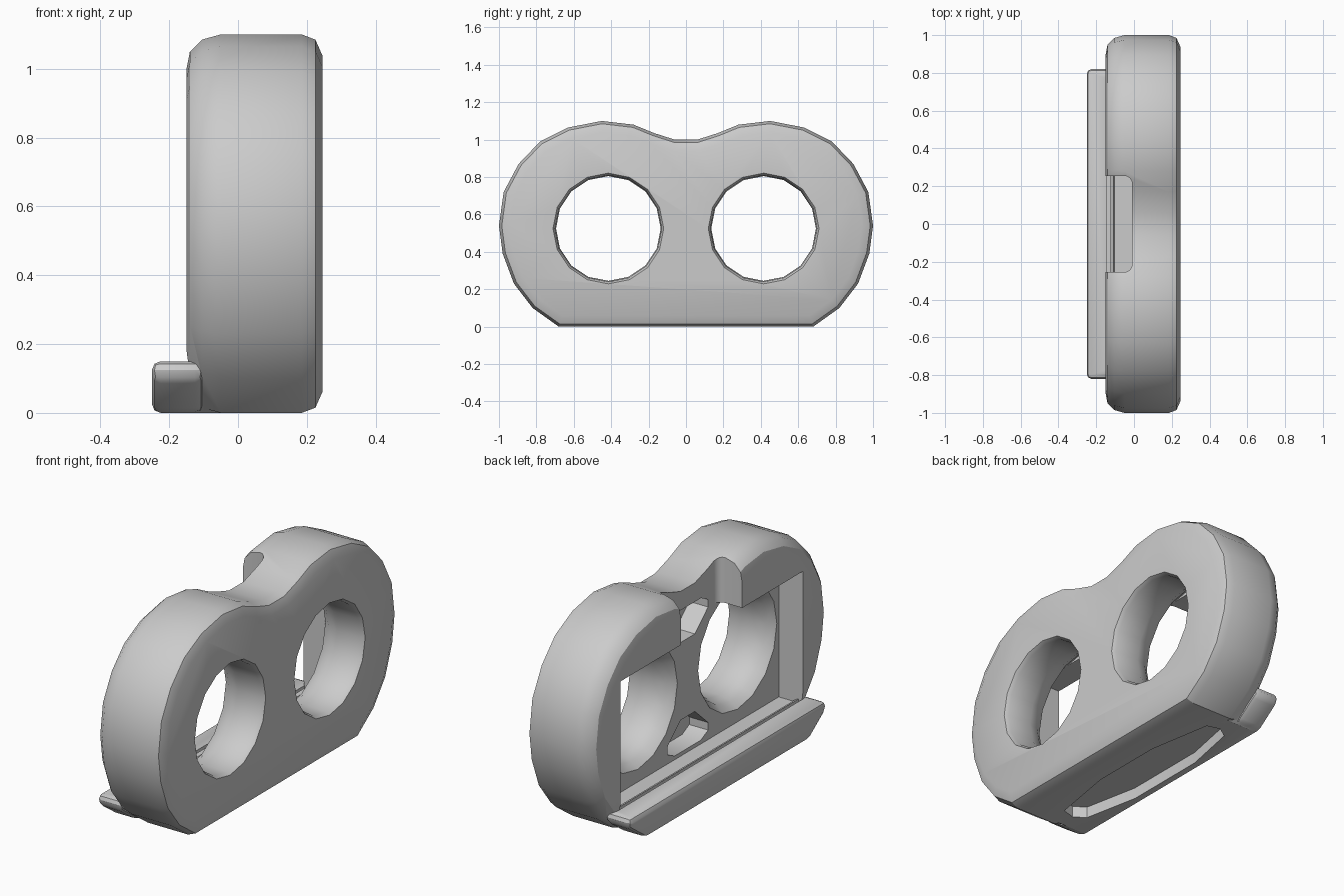
import bpy, bmesh
from math import pi, cos, sin, radians
from mathutils import Vector

if "Cube" in bpy.data.objects:
    bpy.data.objects.remove(bpy.data.objects["Cube"], do_unlink=True)

grey = bpy.data.materials.new("light_grey")
grey.use_nodes = True
grey.diffuse_color = (0.6, 0.6, 0.6, 1)
grey.node_tree.nodes["Principled BSDF"].inputs["Base Color"].default_value = (0.6, 0.6, 0.6, 1)


def loft(name, rings):
    """Closed solid through matching rings of points."""
    bm = bmesh.new()
    loops = [[bm.verts.new(p) for p in ring] for ring in rings]
    n = len(loops[0])
    for a, b in zip(loops, loops[1:]):
        for i in range(n):
            j = (i + 1) % n
            bm.faces.new((a[i], a[j], b[j], b[i]))
    bm.faces.new(loops[0])
    bm.faces.new(loops[-1])
    bmesh.ops.recalc_face_normals(bm, faces=bm.faces)
    mesh = bpy.data.meshes.new(name)
    bm.to_mesh(mesh)
    bm.free()
    mesh.materials.append(grey)
    ob = bpy.data.objects.new(name, mesh)
    bpy.context.collection.objects.link(ob)
    return ob


def prism_x(name, pts, lo, hi):
    return loft(name, [[(x, y, z) for y, z in pts] for x in (lo, hi)])


def prism_z(name, pts, lo, hi):
    return loft(name, [[(x, y, z) for x, y in pts] for z in (lo, hi)])


def rect(a0, a1, b0, b1):
    return [(a0, b0), (a1, b0), (a1, b1), (a0, b1)]


def mirrored(half):
    """Right half of a (y, z) outline completed across y = 0."""
    return half + [(-y, z) for y, z in reversed(half)]


def inset(pts, d):
    """Move a counter-clockwise outline inward by d."""
    out = []
    for i, p in enumerate(pts):
        p = Vector(p)
        e1 = (p - Vector(pts[i - 1])).normalized()
        e2 = (Vector(pts[(i + 1) % len(pts)]) - p).normalized()
        n1, n2 = Vector((-e1.y, e1.x)), Vector((-e2.y, e2.x))
        out.append(p + (n1 + n2) * d / (1 + n1.dot(n2)))
    return out


def apply(ob, mod):
    bpy.ops.object.select_all(action="DESELECT")
    bpy.context.view_layer.objects.active = ob
    ob.select_set(True)
    bpy.ops.object.modifier_apply(modifier=mod.name)


def combine(ob, tool, operation="DIFFERENCE"):
    mod = ob.modifiers.new("combine", "BOOLEAN")
    mod.operation, mod.solver, mod.object = operation, "EXACT", tool
    apply(ob, mod)
    bpy.data.objects.remove(tool, do_unlink=True)


def bevel(ob, width, segments):
    mod = ob.modifiers.new("bevel", "BEVEL")
    mod.width, mod.segments, mod.limit_method = width, segments, "ANGLE"
    apply(ob, mod)


# Body: twin-lobed outline with rounded rims
outline = mirrored([(0.68, 0), (0.82, 0.1), (0.92, 0.23), (0.98, 0.39), (1, 0.54),
                    (0.975, 0.72), (0.895, 0.87), (0.78, 0.99), (0.63, 1.065),
                    (0.45, 1.1), (0.28, 1.08), (0.17, 1.035), (0.06, 1.0)])
rim = [(-0.15, 0.1), (-0.14, 0.05), (-0.105, 0.015), (-0.05, 0),
       (0.185, 0), (0.225, 0.015), (0.245, 0.06)]
body = loft("body", [[(x, y, z) for y, z in inset(outline, d)] for x, d in rim])

# Rear pocket
combine(body, prism_x("pocket_cutter", rect(-0.76, 0.76, 0.13, 0.83), -0.4, -0.01))

# Top notch with rounded inner corners
r = 0.04
notch = [(-0.4, -0.255), (-0.15, -0.255)]
for side in (-1, 1):
    for k in range(5):
        a = (k if side < 0 else 4 - k) * pi / 8
        notch.append((-0.01 - r + r * sin(a), side * (0.255 - r + r * cos(a))))
notch += [(-0.15, 0.255), (-0.4, 0.255)]
combine(body, prism_z("notch_cutter", notch, 0.7, 1.3))

# Two flared round holes
hole = [(0.27, 0.31), (0.225, 0.285), (0.09, 0.28), (0.03, 0.297), (-0.012, 0.33), (-0.02, 0.33)]
for side in (-1, 1):
    rings = [[(x, side * 0.415 + q * cos(k * pi / 8), 0.525 + q * sin(k * pi / 8))
              for k in range(16)] for x, q in hole]
    combine(body, loft("hole_cutter", rings))

# Recesses above and below the web between the holes
recess = mirrored([(0.11, 0.15), (0.17, 0.18), (0.17, 0.22), (0.06, 0.32)])
combine(body, prism_x("lower_recess_cutter", recess, -0.03, 0.1))
combine(body, prism_x("upper_recess_cutter", [(y, 1.05 - z) for y, z in recess], -0.03, 0.1))

# Foot ledge with bevelled edges and a rail groove
ledge = prism_x("ledge", mirrored([(0.68, 0), (0.82, 0.1), (0.82, 0.15)]), -0.25, -0.1)
bevel(ledge, 0.025, 2)
filler = prism_x("ledge_filler", mirrored([(0.66, 0), (0.74, 0.06), (0.74, 0.128)]), -0.2, -0.03)
combine(body, ledge, "UNION")
combine(body, filler, "UNION")
groove = [(-0.143, -0.76), (-0.125, -0.76), (-0.125, 0.76), (-0.143, 0.76)]
combine(body, prism_z("groove_cutter", groove, 0.132, 0.2))

# Shallow slot in the underside
half = [(-0.2, 0.23), (-0.14, 0.53), (-0.08, 0.57), (-0.01, 0.55), (0.05, 0.2)]
slot = half + [(x, -y) for x, y in reversed(half)]
combine(body, prism_z("slot_cutter", slot, -0.1, 0.06))

bpy.ops.object.select_all(action="DESELECT")
body.select_set(True)
bpy.context.view_layer.objects.active = body
bpy.ops.object.shade_smooth_by_angle(angle=radians(33))
